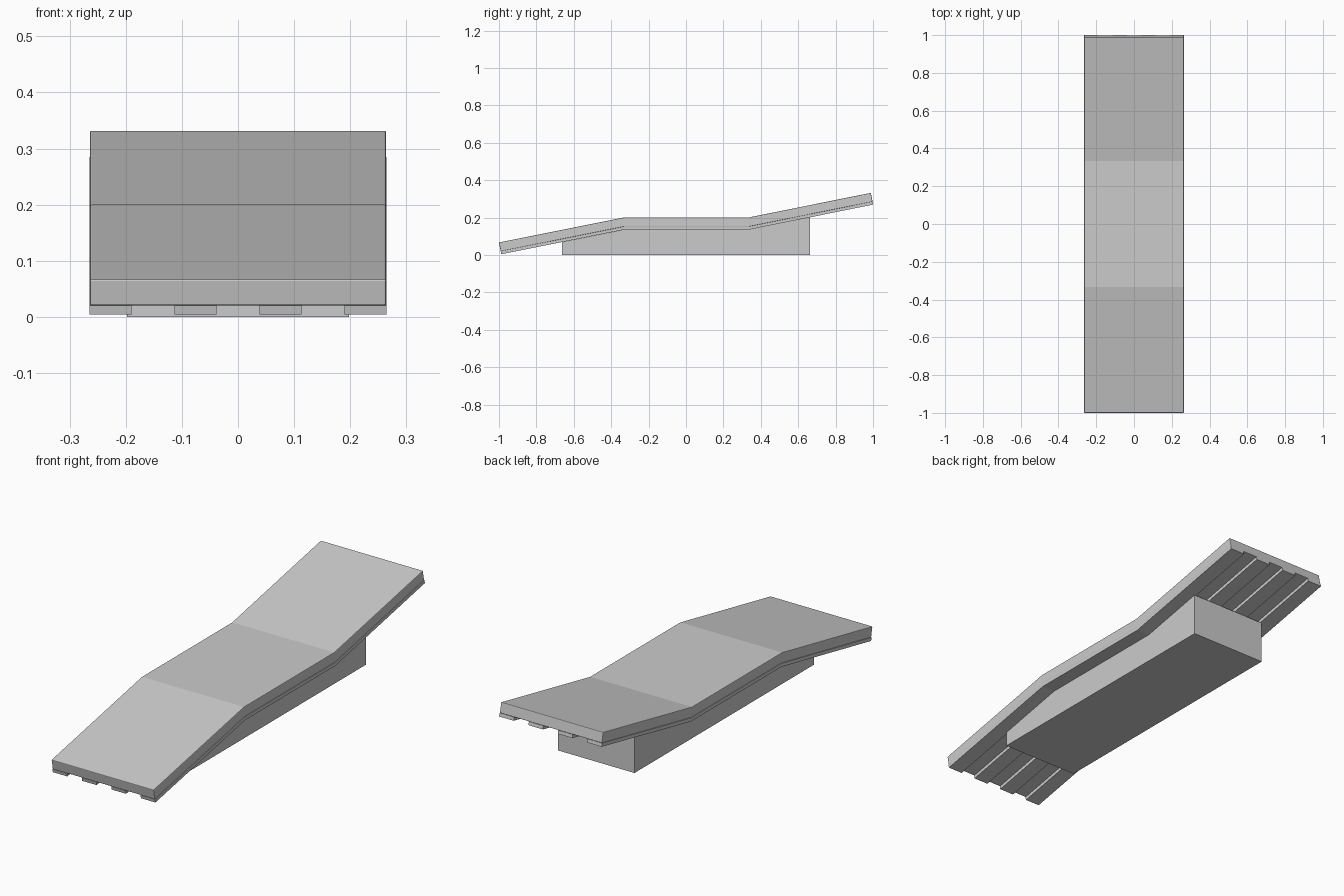
import bpy
import bmesh
from mathutils import Vector

if "Cube" in bpy.data.objects:
    bpy.data.objects.remove(bpy.data.objects["Cube"])

# Upper surface line of the lounger, side view (y, z)
LINE = [Vector(p) for p in ((-1.0, 0.067), (-0.333, 0.2), (0.333, 0.2), (0.988, 0.332))]


def offset_line(d):
    """Shift the line downward by d, with mitred bends and square ends."""
    normals = [Vector((b.y - a.y, a.x - b.x)).normalized() for a, b in zip(LINE, LINE[1:])]
    out = []
    for i, p in enumerate(LINE):
        n0, n1 = normals[max(i - 1, 0)], normals[min(i, len(normals) - 1)]
        out.append(p + (n0 + n1) * d / (1 + n0.dot(n1)))
    return out


def extrude_profile(name, profile, x0, x1, bevel=0):
    """Solid from a side profile, running from x0 to x1."""
    bm = bmesh.new()
    face = bm.faces.new([bm.verts.new((x0, p[0], p[1])) for p in profile])
    ext = bmesh.ops.extrude_face_region(bm, geom=[face])
    moved = [v for v in ext["geom"] if isinstance(v, bmesh.types.BMVert)]
    bmesh.ops.translate(bm, verts=moved, vec=(x1 - x0, 0, 0))
    bmesh.ops.recalc_face_normals(bm, faces=bm.faces)
    mesh = bpy.data.meshes.new(name)
    bm.to_mesh(mesh)
    bm.free()
    obj = bpy.data.objects.new(name, mesh)
    bpy.context.collection.objects.link(obj)
    if bevel:
        mod = obj.modifiers.new("bevel", "BEVEL")
        mod.width = bevel
        mod.segments = 2
        mod.limit_method = "ANGLE"
        mod.angle_limit = 0.8
    return obj


def band(name, d0, d1, x0, x1, bevel=0):
    return extrude_profile(name, offset_line(d0) + offset_line(d1)[::-1], x0, x1, bevel)


# Cushion
band("cushion", 0, 0.048, -0.264, 0.264, 0.003)

# Four bent slats under the cushion
for i in range(4):
    x = -0.265 + i * 0.455 / 3
    band(f"slat_{i + 1}", 0.048, 0.064, x, x + 0.075)

# Base block, its top following the slats
under = offset_line(0.064)
slope = (under[3].y - under[2].y) / (under[3].x - under[2].x)
Y = 0.663
base = [(-Y, 0), (Y, 0), (Y, under[2].y + slope * (Y - under[2].x)), under[2], under[1],
        (-Y, under[1].y - slope * (Y + under[1].x))]
extrude_profile("base", base, -0.198, 0.198)
